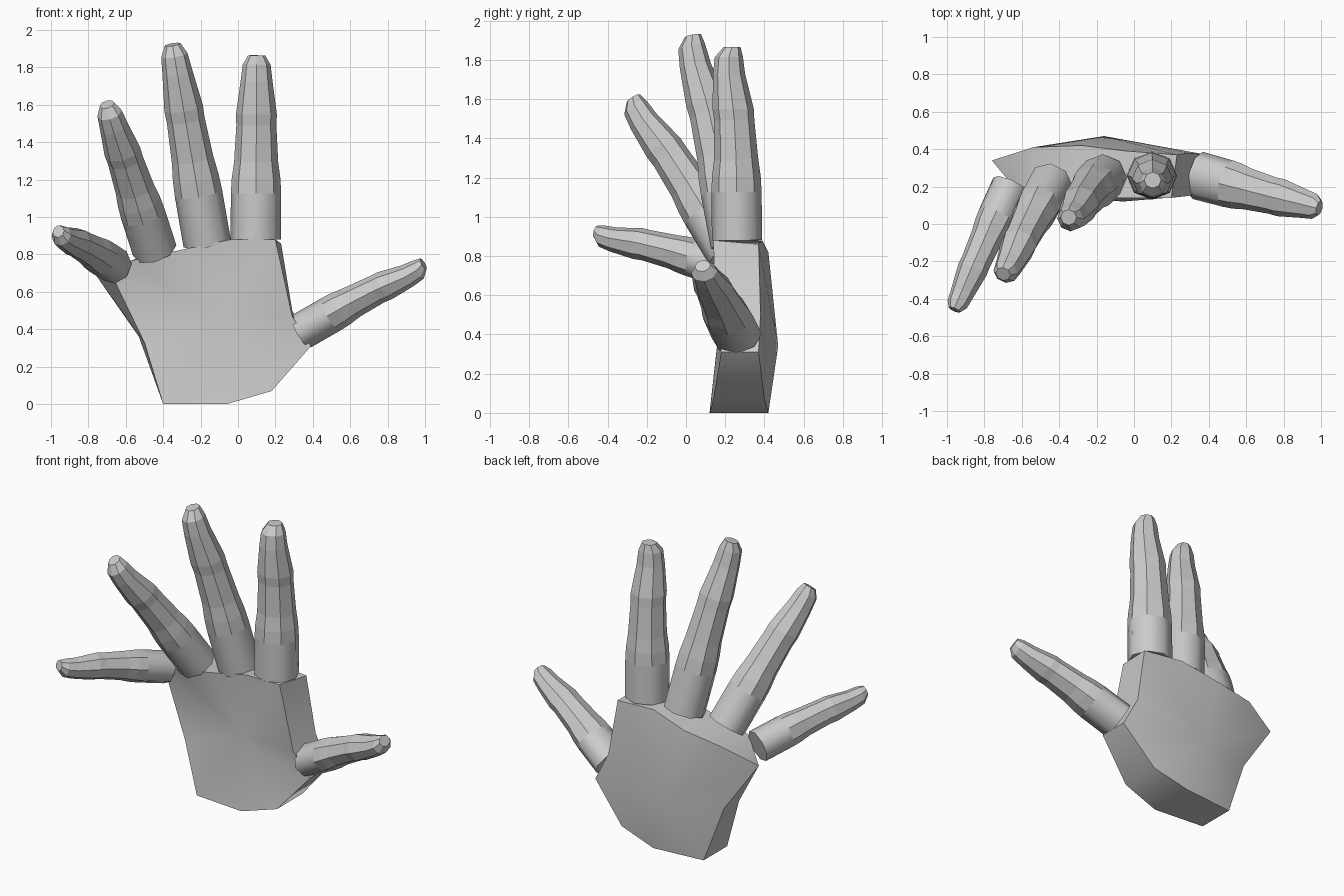
import bpy, bmesh, math
from mathutils import Vector

cube = bpy.data.objects.get("Cube")
if cube:
    bpy.data.objects.remove(cube)

grey = bpy.data.materials.new("plain_grey")
grey.use_nodes = True
colour = (0.6, 0.6, 0.6, 1)
grey.diffuse_color = colour
grey.node_tree.nodes["Principled BSDF"].inputs["Base Color"].default_value = colour


def finish(name, bm):
    bmesh.ops.recalc_face_normals(bm, faces=bm.faces)
    mesh = bpy.data.meshes.new(name)
    bm.to_mesh(mesh)
    bm.free()
    mesh.materials.append(grey)
    obj = bpy.data.objects.new(name, mesh)
    bpy.context.collection.objects.link(obj)
    return obj


# Finger profile: fraction of length, relative radius, bend towards the palm
PROFILE = [(0, 1, 0), (.25, 1, 0), (.33, .97, 0), (.42, .88, 0), (.62, .8, .06),
           (.68, .82, .1), (.86, .64, .25), (.95, .56, .25), (1, .34, .12)]
SIDES = 8


def finger(name, base, tip, wide, thick, back):
    base, tip = Vector(base), Vector(tip)
    axis = (tip - base).normalized()
    back = Vector(back)
    back = (back - axis * back.dot(axis)).normalized()
    side = axis.cross(back)
    bm = bmesh.new()
    rings = []
    for t, r, bend in PROFILE:
        centre = base.lerp(tip, t) - back * bend * thick
        ring = []
        for i in range(SIDES):
            a = math.tau * i / SIDES
            # a flat thumb becomes round again towards its tip
            w = wide + (thick - wide) * 0.3 * t
            ring.append(bm.verts.new(centre + side * w * r * math.cos(a)
                                     + back * thick * r * math.sin(a)))
        rings.append(ring)
    for k, (lo, hi) in enumerate(zip(rings, rings[1:])):
        for i in range(SIDES):
            j = (i + 1) % SIDES
            f = bm.faces.new((lo[i], lo[j], hi[j], hi[i]))
            f.smooth = k == 0
    bm.faces.new(rings[0])
    bm.faces.new(rings[-1])
    finish(name, bm)


finger("index_finger", (.095, .26, .88), (.1, .25, 1.865), .135, .128, (0, 1, 0))
finger("middle_finger", (-.165, .25, .86), (-.35, .05, 1.925), .128, .125, (0, 1, .1))
finger("ring_finger", (-.445, .22, .82), (-.70, -.255, 1.61), .12, .12, (0, 1, .5))
finger("little_finger", (-.66, .21, .74), (-.96, -.455, .935), .1, .1, (0, .3, 1))
finger("thumb", (.34, .26, .39), (.985, .085, .76), .13, .1, (-.5, 0, 1))

# Palm: matching outlines of the inner and outer side, from the wrist round
INNER = [(-.40, .15, 0), (-.06, .12, 0), (.18, .14, .07), (.39, .18, .31),
         (.29, .15, .47), (.20, .14, .88), (-.04, .14, .88), (-.28, .14, .83),
         (-.56, .16, .77), (-.66, .22, .66), (-.50, .17, .33)]
OUTER = [(-.40, .39, 0), (-.06, .42, 0), (.18, .40, .07), (.39, .37, .31),
         (.29, .38, .50), (.23, .37, .86), (-.04, .39, .88), (-.28, .42, .82),
         (-.54, .41, .78), (-.76, .34, .69), (-.53, .37, .36)]
bm = bmesh.new()
inner = [bm.verts.new(p) for p in INNER]
outer = [bm.verts.new(p) for p in OUTER]
hollow = bm.verts.new((-.1, .17, .45))
ridge = bm.verts.new((-.16, .47, .34))
for i in range(len(inner)):
    j = (i + 1) % len(inner)
    bm.faces.new((inner[i], inner[j], hollow))
    bm.faces.new((outer[j], outer[i], ridge))
    bm.faces.new((inner[j], inner[i], outer[i], outer[j]))
palm = finish("palm", bm)
bpy.ops.object.select_all(action="DESELECT")
palm.select_set(True)
bpy.context.view_layer.objects.active = palm
bpy.ops.object.shade_smooth_by_angle(angle=math.radians(35))
